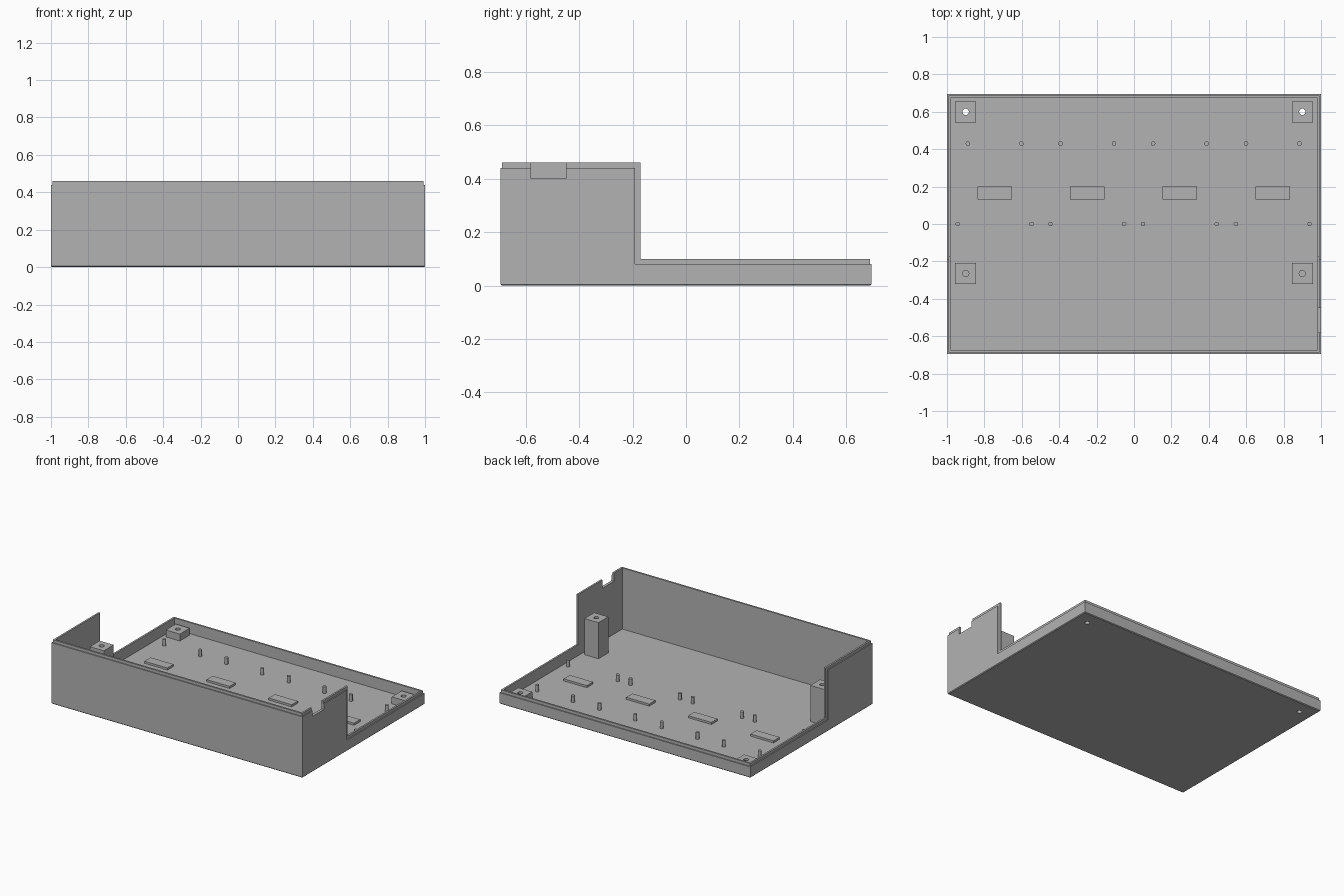
import bpy, bmesh
from mathutils import Matrix

cube = bpy.data.objects.get("Cube")
if cube:
    bpy.data.objects.remove(cube, do_unlink=True)

grey = bpy.data.materials.new("plain_grey")
grey.use_nodes = True
COLOUR = (0.45, 0.45, 0.45, 1)
grey.diffuse_color = COLOUR
grey.node_tree.nodes["Principled BSDF"].inputs["Base Color"].default_value = COLOUR

HALF_Y = 0.695
WALL, LIP, FLOOR = 0.02, 0.007, 0.02


def add(name, bm):
    bmesh.ops.recalc_face_normals(bm, faces=bm.faces[:])
    mesh = bpy.data.meshes.new(name)
    bm.to_mesh(mesh)
    bm.free()
    mesh.materials.append(grey)
    obj = bpy.data.objects.new(name, mesh)
    bpy.context.collection.objects.link(obj)
    return obj


def box(name, x0, x1, y0, y1, z0, z1):
    bm = bmesh.new()
    bmesh.ops.create_cube(bm, size=1)
    for v in bm.verts:
        v.co.x = x0 if v.co.x < 0 else x1
        v.co.y = y0 if v.co.y < 0 else y1
        v.co.z = z0 if v.co.z < 0 else z1
    return add(name, bm)


def cylinder(name, x, y, z0, z1, r):
    bm = bmesh.new()
    bmesh.ops.create_cone(bm, cap_ends=True, segments=20, radius1=r, radius2=r,
                          depth=z1 - z0, matrix=Matrix.Translation((x, y, (z0 + z1) / 2)))
    return add(name, bm)


def stepped_block(name, half_x, half_y, step_y, z0, low, high, bevel=0):
    """Stepped side profile extruded across the width."""
    profile = [(-half_y, z0), (half_y, z0), (half_y, low),
               (step_y, low), (step_y, high), (-half_y, high)]
    bm = bmesh.new()
    face = bm.faces.new([bm.verts.new((-half_x, y, z)) for y, z in profile])
    ext = bmesh.ops.extrude_face_region(bm, geom=[face])["geom"]
    for v in ext:
        if isinstance(v, bmesh.types.BMVert):
            v.co.x = half_x
    if bevel:
        rim = [e for e in bm.edges if all(v.co.z == z0 for v in e.verts)]
        bmesh.ops.bevel(bm, geom=rim, offset=bevel, segments=1, affect='EDGES')
    return add(name, bm)


def combine(obj, tool, operation):
    mod = obj.modifiers.new("combine", 'BOOLEAN')
    mod.operation, mod.solver, mod.object = operation, 'EXACT', tool
    bpy.context.view_layer.objects.active = obj
    bpy.ops.object.modifier_apply(modifier=mod.name)
    bpy.data.objects.remove(tool, do_unlink=True)


# Tray shell with raised inner lip, hollowed out, and a notch in the left wall
tray = stepped_block("tray_shell", 1, HALF_Y, -0.19, 0, 0.08, 0.44, bevel=0.005)
lip = stepped_block("lip", 1 - LIP, HALF_Y - LIP, -0.17, 0.01, 0.10, 0.46)
combine(tray, lip, 'UNION')
inner_x, inner_y = 1 - WALL, HALF_Y - WALL
combine(tray, box("cavity", -inner_x, inner_x, -inner_y, inner_y, FLOOR, 1), 'DIFFERENCE')
combine(tray, box("notch", 0.95, 1.1, -0.58, -0.45, 0.40, 1), 'DIFFERENCE')

# Corner posts: low ones at the back are drilled through, tall front ones are blind
for end, y, top in (("back", 0.6, 0.07), ("front", -0.265, 0.28)):
    for side, x in (("left", 0.9), ("right", -0.9)):
        post = box(f"{end}_{side}_post", x - 0.056, x + 0.056, y - 0.056, y + 0.056, FLOOR, top)
        combine(post, cylinder("drill", x, y, 0.01 if end == "back" else FLOOR + 0.01, 1, 0.017),
                'DIFFERENCE')
        if end == "back":
            combine(tray, cylinder("drill", x, y, -0.1, 0.1, 0.017), 'DIFFERENCE')

# Locating pins and support pads, in four groups across the floor
for i, cx in enumerate((-0.745, -0.25, 0.245, 0.742)):
    box(f"support_pad_{i + 1}", cx - 0.092, cx + 0.092, 0.13, 0.2, FLOOR, 0.035)
    for sign in (-1, 1):
        name = f"pin_{i + 1}_{'right' if sign < 0 else 'left'}"
        cylinder("back_" + name, cx + sign * 0.143, 0.43, FLOOR, 0.068, 0.012)
        cylinder("front_" + name, cx + sign * 0.197, 0, FLOOR, 0.068, 0.012)
